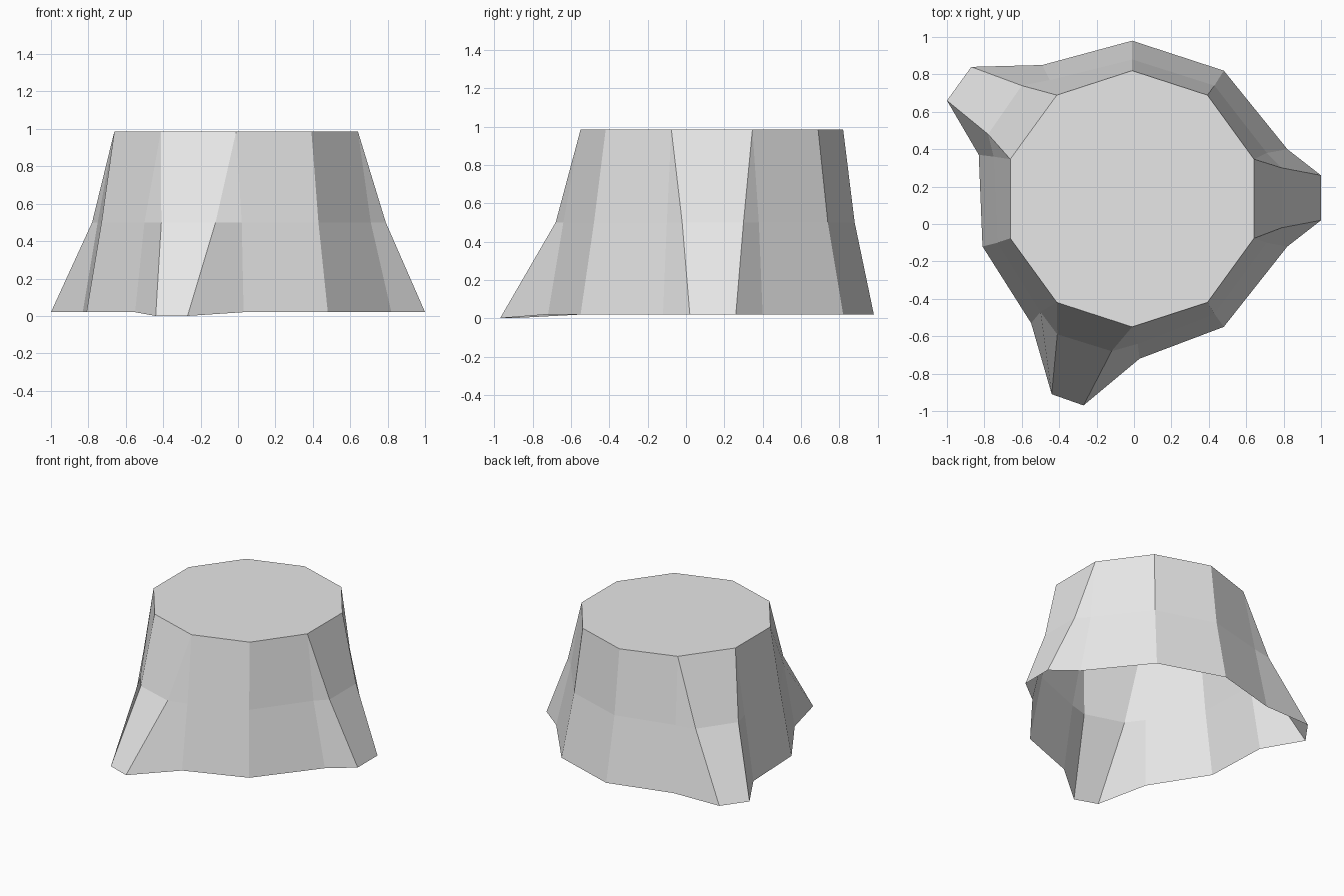
import bpy
import bmesh
import math

cube = bpy.data.objects.get("Cube")
if cube:
    bpy.data.objects.remove(cube, do_unlink=True)

# Single plain colour
grey = bpy.data.materials.new("plain_grey")
grey.use_nodes = True
grey.diffuse_color = (0.8, 0.8, 0.8, 1)
grey.node_tree.nodes["Principled BSDF"].inputs["Base Color"].default_value = (0.8, 0.8, 0.8, 1)

TOP, MIDDLE, GROUND = 0.985, 0.5, 0.02
RADIUS, CENTRE_X, CENTRE_Y = 0.685, -0.01, 0.135


def rim_point(k):
    """Corner k of the ten-sided cut rim, clockwise from the back."""
    a = math.radians(36 * k)
    return (CENTRE_X + RADIUS * math.sin(a), CENTRE_Y + RADIUS * math.cos(a))


# Columns going clockwise from the back: rim corner, middle point, ground point.
# A root is two pairs of columns: each pair fans out from one rim corner.
columns = [
    (0, (-0.01, 0.88), (-0.01, 0.98)),
    (1, (0.43, 0.74), (0.48, 0.82)),
    # left root
    (2, (0.71, 0.38), (0.82, 0.40)),
    (2, (0.79, 0.30), (1.00, 0.26)),
    (3, (0.79, -0.02), (1.00, 0.02)),
    (3, (0.71, -0.10), (0.82, -0.12)),
    (4, (0.43, -0.48), (0.48, -0.55)),
    # front root
    (5, (0.02, -0.64), (0.03, -0.72)),
    (5, (-0.12, -0.68), (-0.27, -0.97)),
    (6, (-0.41, -0.59), (-0.44, -0.91)),
    (6, (-0.50, -0.47), (-0.55, -0.53)),
    (7, (-0.73, -0.10), (-0.81, -0.12)),
    # back right root
    (8, (-0.75, 0.36), (-0.83, 0.37)),
    (8, (-0.78, 0.48), (-1.00, 0.66)),
    (9, (-0.60, 0.74), (-0.87, 0.84)),
    (9, (-0.45, 0.77), (-0.49, 0.85)),
]

# Hollow stump: cut top, flared bark wall, open underside
bm = bmesh.new()
rim = [bm.verts.new((*rim_point(k), TOP)) for k in range(10)]
middle = [bm.verts.new((*m, MIDDLE)) for _, m, _ in columns]
# the tip of the front root dips to the lowest point
ground = [bm.verts.new((*g, 0 if g[1] < -0.8 else GROUND)) for _, _, g in columns]

bm.faces.new(rim[::-1])
count = len(columns)
for i in range(count):
    j = (i + 1) % count
    a, b = rim[columns[i][0]], rim[columns[j][0]]
    upper = [middle[i], a, middle[j]] if a is b else [middle[i], a, b, middle[j]]
    bm.faces.new(upper)
    bm.faces.new([ground[i], middle[i], middle[j], ground[j]])

mesh = bpy.data.meshes.new("tree_stump")
bm.to_mesh(mesh)
bm.free()
mesh.materials.append(grey)
stump = bpy.data.objects.new("tree_stump", mesh)
bpy.context.collection.objects.link(stump)
